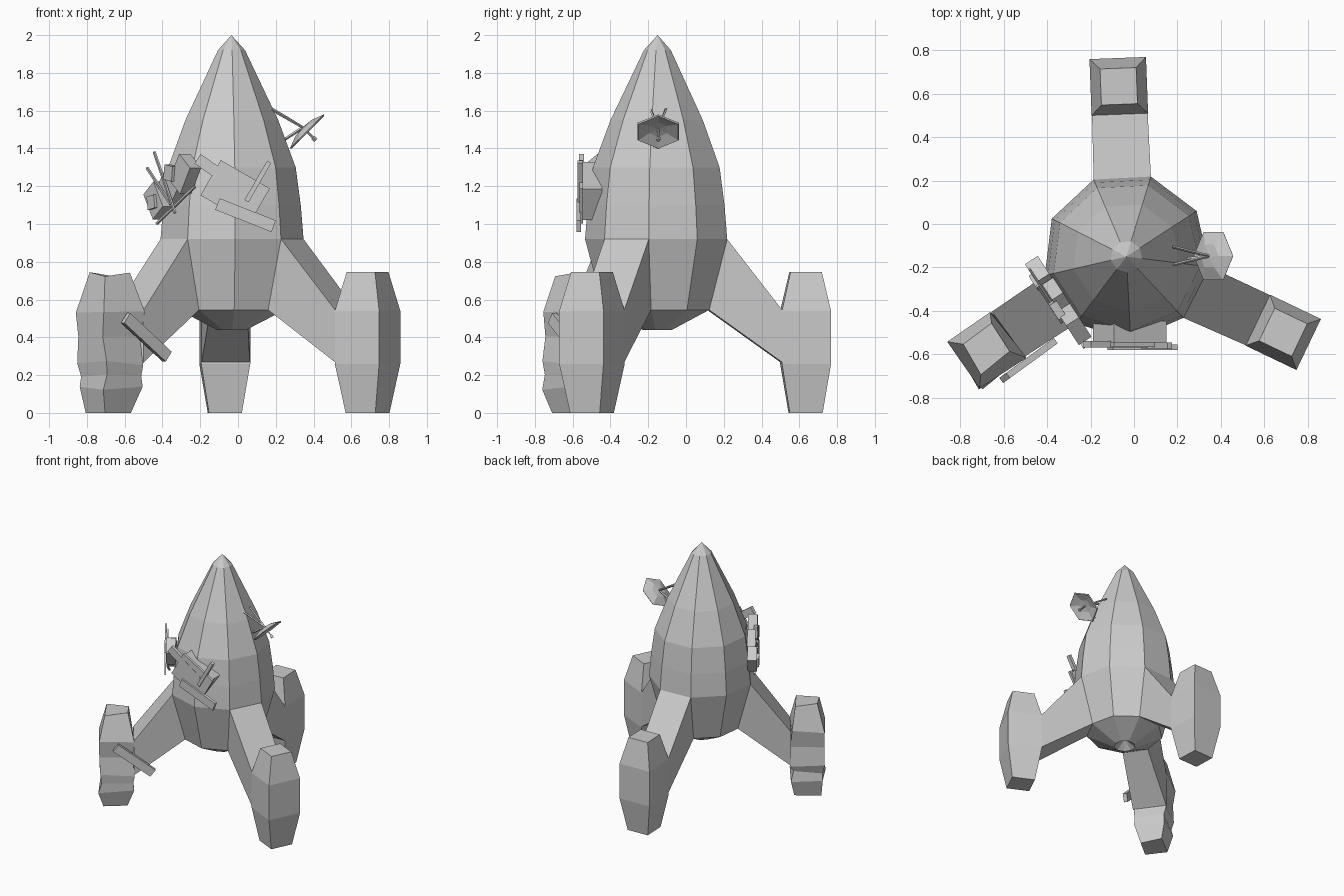
import bpy, bmesh, math, random
from mathutils import Vector, Matrix

if "Cube" in bpy.data.objects:
    bpy.data.objects.remove(bpy.data.objects["Cube"])

random.seed(4)
CX, CY = -0.035, -0.15          # hull axis
grey = bpy.data.materials.new("light_grey")
grey.diffuse_color = (0.6, 0.6, 0.6, 1)
grey.use_nodes = True
grey.node_tree.nodes["Principled BSDF"].inputs["Base Color"].default_value = grey.diffuse_color


def finish(name, bm):
    bmesh.ops.recalc_face_normals(bm, faces=bm.faces[:])
    me = bpy.data.meshes.new(name)
    bm.to_mesh(me)
    bm.free()
    me.materials.append(grey)
    ob = bpy.data.objects.new(name, me)
    bpy.context.collection.objects.link(ob)
    return ob


def loft(name, rings, caps=True):
    """Skin a list of equally sized point rings; single points make tips."""
    bm = bmesh.new()
    vs = [[bm.verts.new(p) for p in r] for r in rings]
    for a, b in zip(vs, vs[1:]):
        n = max(len(a), len(b))
        for i in range(n):
            j = (i + 1) % n
            if len(a) == 1:
                bm.faces.new((a[0], b[i], b[j]))
            elif len(b) == 1:
                bm.faces.new((a[i], a[j], b[0]))
            else:
                bm.faces.new((a[i], a[j], b[j], b[i]))
    if caps:
        for r in (vs[0], vs[-1]):
            if len(r) > 2:
                bm.faces.new(r)
    return finish(name, bm)


def slab(name, c, size, u, n, tilt=0):
    """Box with its width along u and depth along n, turned by tilt in its plane."""
    u, n = Vector(u).normalized(), Vector(n).normalized()
    rot = Matrix.Rotation(math.radians(tilt), 3, -n)
    u = rot @ u
    v = u.cross(n)
    if v.z < 0:
        v = -v
    bm = bmesh.new()
    bmesh.ops.create_cube(bm, size=1)
    for w in bm.verts:
        w.co = Vector(c) + u * w.co.x * size[0] + v * w.co.y * size[1] + n * w.co.z * size[2]
    return finish(name, bm)


def rod(name, a, b, r, sides=4):
    a, b = Vector(a), Vector(b)
    q = (b - a).to_track_quat('Z', 'Y')
    ring = [q @ Vector((r * math.cos(t), r * math.sin(t), 0))
            for t in [2 * math.pi * i / sides for i in range(sides)]]
    return loft(name, [[a + p for p in ring], [b + p for p in ring]])


def hull_pt(deg, r, z):
    t = math.radians(deg)
    return Vector((CX + r * math.cos(t), CY + r * math.sin(t), z))


# Nine-sided hull with hollow nozzle underneath
profile = [(0, 0.50), (0.08, 0.44), (0.285, 0.545), (0.385, 0.92), (0.37, 1.1),
           (0.343, 1.3), (0.25, 1.55), (0.073, 1.92), (0, 2.0)]
loft("hull", [[hull_pt(33 + 40 * i, r, z) for i in range(9)] if r else [hull_pt(0, 0, z)]
              for r, z in profile], caps=False)

# Three legs: square pod plus strut drawn out from a hull face
good = [(0, 0.087), (0.26, 0.13), (0.54, 0.13), (0.745, 0.083)]
battered = [(0, 0.085), (0.13, 0.122), (0.2, 0.112), (0.265, 0.13), (0.41, 0.12),
            (0.54, 0.13), (0.735, 0.08)]
legs = [("back", (-0.075, 0.765), 92.2, 93, good),
        ("right", (0.805, -0.555), 334.4, 333, good),
        ("left", (-0.785, -0.658), 216.2, 213, battered)]
for name, outer, ang, face, rings in legs:
    n = Vector((math.cos(math.radians(ang)), math.sin(math.radians(ang)), 0))
    s = Vector((-n.y, n.x, 0))
    c = Vector((*outer, 0)) - n * 0.132
    pts = []
    for z, h in rings:
        ring = [c + n * h * i + s * h * j + Vector((0, 0, z))
                for i, j in ((1, 1), (1, -1), (-1, -1), (-1, 1))]
        if rings is battered:
            for p in ring:
                d = Vector([random.uniform(-0.013, 0.013) for _ in range(3)])
                p += d
                p.z = min(max(p.z, 0), 0.745)
        pts.append(ring)
    loft(name + "_leg_pod", pts)

    def pod_pt(side, z):
        return c - n * 0.125 + s * 0.128 * side + Vector((0, 0, z))
    loft(name + "_leg_strut", [
        [hull_pt(face + 20, 0.385, 0.92), hull_pt(face - 20, 0.385, 0.92),
         hull_pt(face - 20, 0.285, 0.545), hull_pt(face + 20, 0.285, 0.545)],
        [pod_pt(1, 0.54), pod_pt(-1, 0.54), pod_pt(-1, 0.265), pod_pt(1, 0.265)]], caps=False)

# Repair plank on the left leg
slab("leg_plank", (-0.485, -0.628, 0.40), (0.34, 0.065, 0.03), (0.81, 0.59, 0), (0.59, -0.81, 0), 37)

# Boarded hatch on the front
X, F = (1, 0, 0), (0, -1, 0)
slab("hatch_box", (-0.02, -0.495, 1.175), (0.28, 0.19, 0.10), X, F, 31)
slab("hatch_plate", (-0.015, -0.555, 1.17), (0.30, 0.215, 0.02), X, F, 30)
slab("hatch_upper_plank", (-0.085, -0.553, 1.255), (0.315, 0.06, 0.028), X, F, 35)
slab("hatch_lower_plank", (0.04, -0.567, 1.047), (0.32, 0.065, 0.024), X, F, 21.5)
slab("hatch_side_plank", (0.105, -0.56, 1.225), (0.24, 0.025, 0.03), X, F, -60)

# Patched machinery on the left front hull face
N = Vector((math.cos(math.radians(213)), math.sin(math.radians(213)), 0))
U = Vector((-N.y, N.x, 0))


def patch(name, u, z, out, size, tilt):
    base = Vector((CX, CY, z)) + N * (0.345 + out) + U * u
    slab(name, base, size, U, N, tilt)


patch("patch_upper_box", 0.12, 1.265, 0.025, (0.13, 0.17, 0.07), 35)
patch("patch_middle_box", -0.0, 1.21, 0.02, (0.16, 0.13, 0.06), 40)
patch("patch_small_box", 0.03, 1.27, 0.055, (0.08, 0.08, 0.04), 8)
patch("patch_lower_box", -0.13, 1.125, 0.03, (0.12, 0.16, 0.07), -35)
patch("patch_lower_cap", -0.13, 1.115, 0.068, (0.07, 0.07, 0.025), -10)
patch("patch_strip_a", 0.06, 1.10, 0.045, (0.42, 0.012, 0.012), -28)
patch("patch_strip_b", -0.01, 1.22, 0.07, (0.38, 0.012, 0.012), 58)
patch("patch_strip_c", -0.08, 1.2, 0.06, (0.3, 0.012, 0.012), 40)

# Hexagonal dish facing outward and down, with feed and support rods
A = Vector((0.707, 0, -0.707))
D1, D2 = Vector((0.707, 0, 0.707)), Vector((0, 1, 0))
C = Vector((0.365, -0.147, 1.49))


def hexa(r, d):
    return [C + A * d + D1 * r * math.cos(k * math.pi / 3) + D2 * r * math.sin(k * math.pi / 3)
            for k in range(6)]


loft("dish", [[C - A * 0.032], hexa(0.06, -0.026), hexa(0.128, 0.0), hexa(0.122, 0.007),
              hexa(0.055, -0.014), [C - A * 0.018]])
rod("dish_feed", C - A * 0.02, C + A * 0.06, 0.006)
rod("dish_feed_tip", C + A * 0.045, C + A * 0.066, 0.013)
hub = C - A * 0.03
rod("dish_rod_upper_back", (0.18, -0.105, 1.61), hub, 0.007)
rod("dish_rod_upper_front", (0.17, -0.19, 1.61), hub, 0.007)
rod("dish_rod_lower", (0.22, -0.165, 1.43), hub, 0.008)
